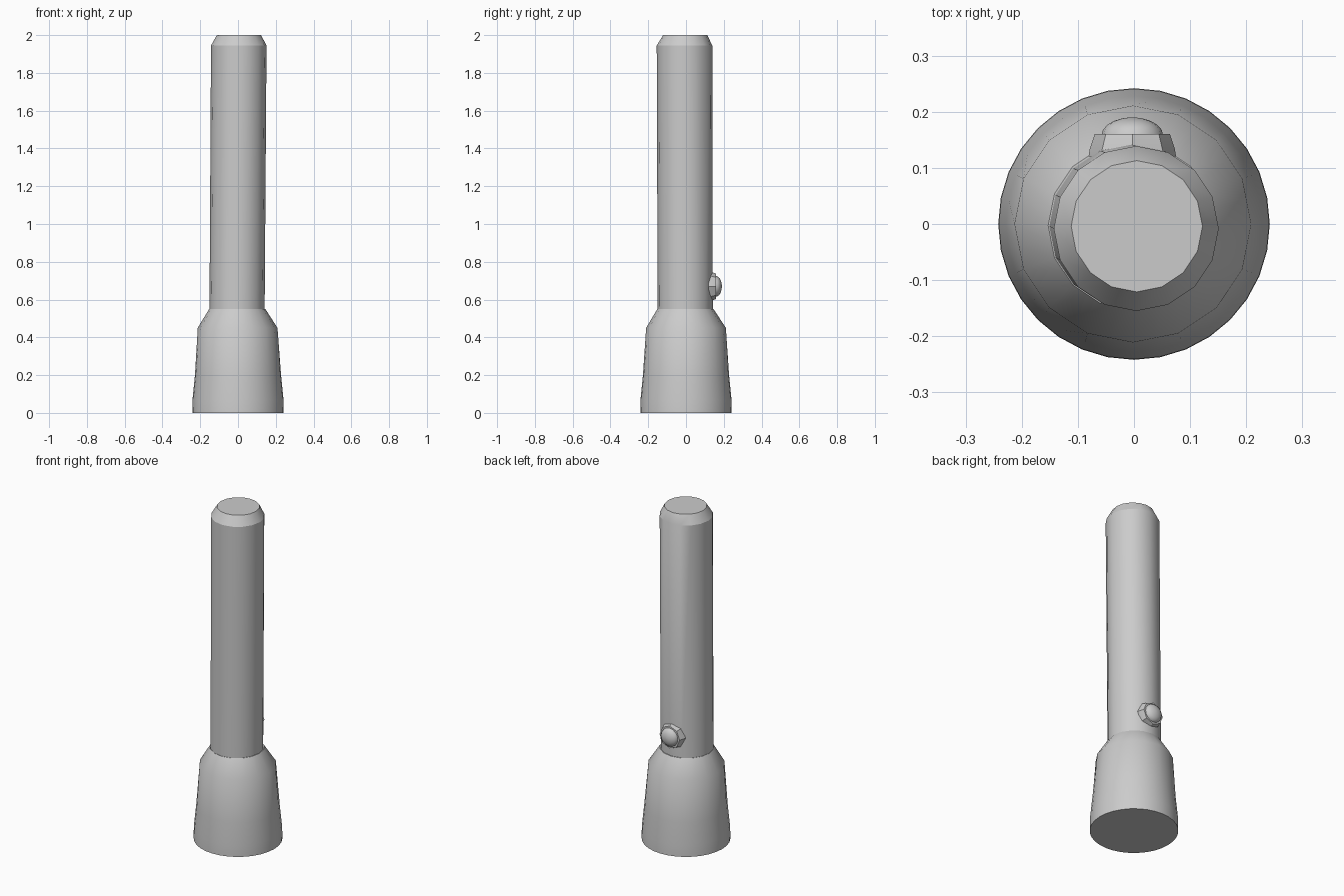
import bpy, bmesh, math
from mathutils import Matrix, Vector

old = bpy.data.objects.get("Cube")
if old:
    bpy.data.objects.remove(old, do_unlink=True)

grey = bpy.data.materials.new("light grey")
grey.use_nodes = True
colour = (0.6, 0.6, 0.6, 1)
grey.diffuse_color = colour
grey.node_tree.nodes["Principled BSDF"].inputs["Base Color"].default_value = colour


def lathe(name, rings, sides, turn=Matrix(), phase=0.0, angle=30):
    """Skin rings of (radius, height, centre x, centre y, faceted) and cap both ends.
    A faceted ring has its odd points pulled onto the chords, halving its sides."""
    bm = bmesh.new()
    loops = []
    for r, z, cx, cy, faceted in rings:
        loop = []
        for i in range(sides):
            a = math.tau * i / sides + phase
            k = r * math.cos(math.tau / sides) if faceted and i % 2 else r
            loop.append(bm.verts.new(turn @ Vector((cx + k * math.cos(a), cy + k * math.sin(a), z))))
        loops.append(loop)
    for low, high in zip(loops, loops[1:]):
        for i in range(sides):
            j = (i + 1) % sides
            bm.faces.new((low[i], low[j], high[j], high[i]))
    bm.faces.new(loops[0][::-1])
    bm.faces.new(loops[-1])
    bmesh.ops.recalc_face_normals(bm, faces=bm.faces)
    mesh = bpy.data.meshes.new(name)
    bm.to_mesh(mesh)
    bm.free()
    mesh.materials.append(grey)
    obj = bpy.data.objects.new(name, mesh)
    bpy.context.collection.objects.link(obj)
    bpy.ops.object.select_all(action='DESELECT')
    obj.select_set(True)
    bpy.context.view_layer.objects.active = obj
    bpy.ops.object.shade_smooth_by_angle(angle=math.radians(angle))
    return obj


# Flared lamp head with a round rim and a faceted shoulder
lathe("lamp_head", [
    (0.242, 0.0, 0, 0, False),
    (0.241, 0.07, 0, 0, False),
    (0.228, 0.2, 0, 0, False),
    (0.211, 0.45, -0.002, 0, True),
    (0.149, 0.55, -0.004, -0.003, True),
], 32)

# Slightly leaning handle with a bevelled end
lathe("handle", [
    (0.146, 0.54, -0.005, -0.004, False),
    (0.147, 1.945, 0.004, -0.008, False),
    (0.117, 2.0, 0.005, -0.004, False),
], 16, angle=25)

# Push button facing the back: octagonal collar and dome
back = Matrix.Translation((-0.003, 0, 0.67)) @ Matrix.Rotation(-math.pi / 2, 4, 'X')
lathe("button_collar", [
    (0.078, 0.12, 0, 0, False),
    (0.076, 0.133, 0, 0, False),
    (0.067, 0.16, 0, 0, False),
], 8, back, angle=20)
lathe("button_dome", [
    (0.055 * math.cos(t), 0.158 + 0.032 * math.sin(t), 0, 0, False)
    for t in (math.pi / 2 * i / 5 for i in range(5))
] + [(0.004, 0.19, 0, 0, False)], 16, back, angle=40)
